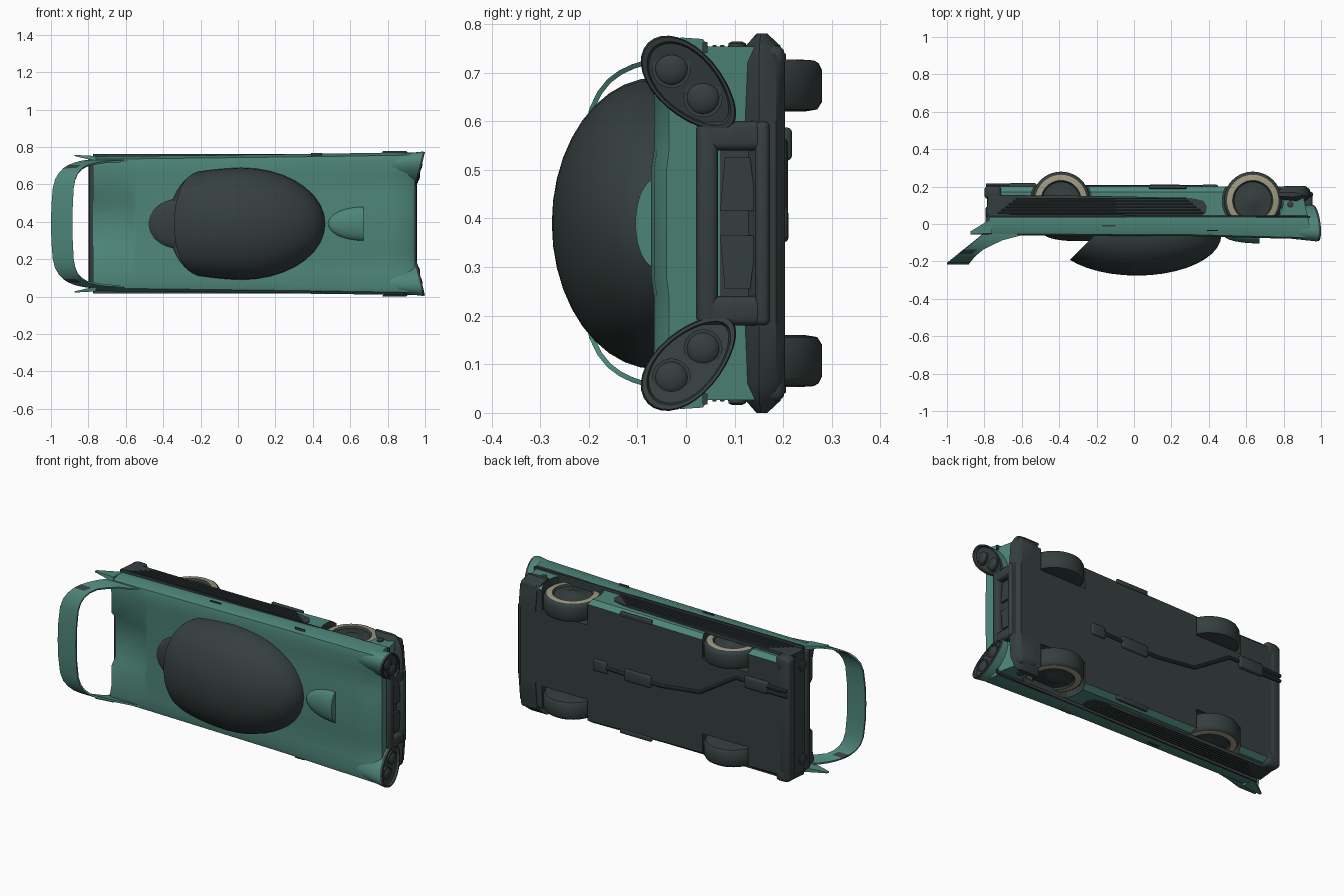
import bpy, bmesh, math
from mathutils import Matrix, Vector

if "Cube" in bpy.data.objects:
    bpy.data.objects.remove(bpy.data.objects["Cube"])

# Built as a car (x forward, y across, z height), then laid on its side at the end
def mat(name, c):
    m = bpy.data.materials.new(name)
    m.diffuse_color = (*c, 1)
    m.use_nodes = True
    m.node_tree.nodes["Principled BSDF"].inputs["Base Color"].default_value = m.diffuse_color
    return m

TEAL = mat("teal paint", (0.075, 0.235, 0.19))
DARK = mat("dark trim", (0.036, 0.049, 0.048))
BEIGE = mat("beige whitewall", (0.34, 0.315, 0.22))

def finish(name, bm, mats):
    bmesh.ops.recalc_face_normals(bm, faces=bm.faces)
    me = bpy.data.meshes.new(name)
    bm.to_mesh(me)
    bm.free()
    for m in mats:
        me.materials.append(m)
    ob = bpy.data.objects.new(name, me)
    bpy.context.collection.objects.link(ob)
    return ob

def box(name, x, y, z, m=DARK, bevel=0.0):
    bm = bmesh.new()
    c = [(a + b) / 2 for a, b in (x, y, z)]
    s = [b - a for a, b in (x, y, z)]
    bmesh.ops.create_cube(bm, size=1, matrix=Matrix.Translation(c) @ Matrix.Diagonal((*s, 1)))
    if bevel:
        bmesh.ops.bevel(bm, geom=bm.edges[:], offset=bevel, segments=3, profile=0.5, affect='EDGES')
    return finish(name, bm, [m])

def ball(name, c, r, m, cuts=(), widen=0):
    bm = bmesh.new()
    bmesh.ops.create_uvsphere(bm, u_segments=36, v_segments=20, radius=1,
                              matrix=Matrix.Translation(c) @ Matrix.Diagonal((*r, 1)))
    for v in bm.verts:  # blunter outline towards the rear
        v.co.y *= 1 + widen * max(0, (-.05 - v.co.x) / .28) ** 2
    for co, no in cuts:  # remove everything on the side the normal points to, then cap
        g = bm.verts[:] + bm.edges[:] + bm.faces[:]
        bmesh.ops.bisect_plane(bm, geom=g, plane_co=co, plane_no=no, clear_outer=True)
        bmesh.ops.holes_fill(bm, edges=[e for e in bm.edges if e.is_boundary])
    return finish(name, bm, [m])

def loft(bm, rings, caps=True):
    vs = [[bm.verts.new(p) for p in r] for r in rings]
    for a, b in zip(vs, vs[1:]):
        for i in range(len(a)):
            j = (i + 1) % len(a)
            bm.faces.new((a[i], a[j], b[j], b[i]))
    if caps:
        bm.faces.new(vs[0])
        bm.faces.new(vs[-1])

def turned(name, c, prof, mats, axis='Y', side=1, slot=lambda i: 0, n=40):
    # lathe of (radius, offset) along the axis
    bm = bmesh.new()
    rings = []
    for r, d in prof:
        ring = []
        for k in range(n):
            a = 2 * math.pi * k / n
            p = (r * math.cos(a), d * side, r * math.sin(a))
            if axis == 'X':
                p = (d * side, r * math.cos(a), r * math.sin(a))
            ring.append(Vector(c) + Vector(p))
        rings.append(ring)
    loft(bm, rings)
    bm.faces.ensure_lookup_table()
    for i, f in enumerate(bm.faces):
        f.material_index = slot(i // n)
    return finish(name, bm, mats)

def tube(name, pts, r, m=DARK):
    cu = bpy.data.curves.new(name, 'CURVE')
    cu.dimensions = '3D'
    cu.bevel_depth, cu.bevel_resolution, cu.use_fill_caps = r, 3, True
    sp = cu.splines.new('POLY')
    sp.points.add(len(pts) - 1)
    for q, p in zip(sp.points, pts):
        q.co = (*p, 1)
    cu.materials.append(m)
    tmp = bpy.data.objects.new(name, cu)
    bpy.context.collection.objects.link(tmp)
    me = bpy.data.meshes.new_from_object(tmp.evaluated_get(bpy.context.evaluated_depsgraph_get()))
    bpy.data.objects.remove(tmp)
    ob = bpy.data.objects.new(name, me)
    bpy.context.collection.objects.link(ob)

# Body shell: x, half width, centre height, deck height, fender height
bm = bmesh.new()
rings = []
for x, W, hc, hd, hf in [(-.775, .36, .005, .045, .06), (-.56, .362, .04, .055, .062),
                         (-.54, .362, .06, .06, .062), (.3, .372, .062, .06, .065),
                         (.8, .38, .072, .066, .078), (.91, .382, .066, .06, .08),
                         (.955, .382, .04, .035, .074)]:
    half = [(.11, hc), (.15, hd), (.26, hd), (W - .05, hf), (W - .015, hf - .008), (W, .01),
            (W - .003, -.035), (W - .018, -.045), (W - .018, -.17), (W - .04, -.2)]
    lean = .22 if x > .9 else 0
    full = half + [(-w, h) for w, h in reversed(half)]
    rings.append([(x - lean * (.08 - h), w, h) for w, h in full])
loft(bm, rings)
bm.normal_update()
body = finish("body", bm, [TEAL, DARK])
for p in body.data.polygons:
    if p.normal.z < -.8 or p.normal.x < -.8:
        p.material_index = 1

# Wheel wells cut from the lower body only, then wheels with whitewalls
WH = -.125
for x, top in ((.635, -.046), (-.39, -.1)):
    for s in (1, -1):
        cut = turned("wheel_well_cutter", (x, 0, WH), [(.163, .215), (.163, .5)], [TEAL, DARK],
                     side=s, slot=lambda i: 1)
        cut.hide_render = True
        for v in cut.data.vertices:
            v.co.z = min(v.co.z, top)
        mod = body.modifiers.new("well", 'BOOLEAN')
        mod.operation, mod.object, mod.solver = 'DIFFERENCE', cut, 'EXACT'
        bpy.context.view_layer.objects.active = body
        bpy.ops.object.modifier_apply(modifier="well")
        bpy.data.objects.remove(cut)
        turned("wheel", (x, 0, WH),
               [(.12, .23), (.145, .234), (.155, .25), (.155, .315), (.148, .329), (.138, .335),
                (.108, .337), (.1, .326), (.05, .328), (.03, .338), (.01, .34)],
               [DARK, BEIGE], side=s, slot=lambda i: 1 if i == 5 else 0)

# Bubble canopy, cockpit deck behind it, hood scoop
DOWN, UP = (0, 0, -1), (0, 0, 1)
ball("canopy", (.015, 0, .06), (.452, .3, .216), DARK,
     [((0, 0, .058), DOWN), ((-.33, 0, .18), (-.11, 0, -.11))], widen=.22)
ball("cockpit_deck", (-.19, 0, .05), (.18, .275, .1), DARK, [((0, 0, .04), DOWN), ((0, 0, .068), UP)])
ball("cockpit_lobe", (-.3, 0, .05), (.185, .14, .042), DARK, [((0, 0, .04), DOWN)])
ball("hood_scoop", (.67, 0, .06), (.19, .092, .044), TEAL,
     [((0, 0, .05), DOWN), ((.67, 0, 0), (1, 0, 0))])

# Arched rear wing: a leaning band that rises from the fenders
def rear_x(h):
    return -.78 - (h - .03) / .182 * .22
def front_x(h):
    t = [(.04, -.54), (.06, -.6), (.085, -.7), (.13, -.8), (.17, -.85), (.212, -.885)]
    for (a, xa), (b, xb) in zip(t, t[1:]):
        if h <= b:
            return xa + (xb - xa) * (h - a) / (b - a)
    return t[-1][1]
path = [(.336, .04), (.335, .06), (.33, .085), (.322, .11), (.31, .135), (.293, .158), (.268, .178),
        (.235, .194), (.19, .204), (.1, .21), (0, .212)]
path += [(-w, h) for w, h in reversed(path[:-1])]
bm = bmesh.new()
rows = [[bm.verts.new((xf + (rear_x(h) - xf) * t, w, h)) for t in (0, .33, .67, 1)]
        for w, h in path for xf in [front_x(h)]]
for a, b in zip(rows, rows[1:]):
    for i in range(3):
        f = bm.faces.new((a[i], a[i + 1], b[i + 1], b[i]))
        f.material_index = int(i > 0 and .135 < f.calc_center_median().z < .165)
wing = finish("rear_wing", bm, [TEAL, DARK])
sol = wing.modifiers.new("thickness", 'SOLIDIFY')
sol.thickness, sol.offset = .01, 0
bpy.context.view_layer.objects.active = wing
bpy.ops.object.modifier_apply(modifier="thickness")

# Paired side parts
for s in (1, -1):
    def yr(a, b):
        return tuple(sorted((a * s, b * s)))
    # pointed tail fin
    bm = bmesh.new()
    loft(bm, [[(-.76, s * w, h) for w, h in ((.335, .055), (.362, .05), (.362, -.03), (.335, -.03))],
              [(-.875, s * w, h) for w, h in ((.362, .055), (.368, .055), (.368, .04), (.362, .04))]])
    finish("tail_fin", bm, [TEAL])
    # headlight pod: slanted oval, teal sides and dark face
    bm = bmesh.new()
    rings = []
    for dx, sc in ((-.2, .8), (-.012, 1), (0, .97), (0, .88), (-.012, .84)):
        ring = []
        for k in range(32):
            a = 2 * math.pi * k / 32
            u = .122 * sc * math.cos(a)
            v = .066 * sc * math.sin(a) * (1 + .15 * math.cos(a))
            w, h = .285 + (u - v) * .707, -.008 + (u + v) * .707
            ring.append((.955 + (w - .2) * .245 + dx, s * w, h))
        rings.append(ring)
    loft(bm, rings)
    bm.faces.ensure_lookup_table()
    for i, f in enumerate(bm.faces):
        f.material_index = int(i >= 32)
    finish("headlight_pod", bm, [TEAL, DARK])
    for w, h, x in ((.318, .03, .968), (.258, -.035, .955)):
        turned("headlight_ring", (x, s * w, h), [(.04, -.02), (.04, .008), (.033, .008), (.033, 0)], [DARK], 'X', n=24)
        ball("headlight", (x, s * w, h), (.018, .035, .035), DARK)
    # louvred side panel covering the top of the rear wheel
    bm = bmesh.new()
    out = [(-.79, -.05), (.36, -.045), (.385, -.06), (.39, -.095), (.37, -.125), (.3, -.14),
           (-.2, -.15), (-.7, -.155), (-.78, -.15)]
    loft(bm, [[(x, s * w, h) for x, h in out] for w in (.341, .36)])
    finish("side_panel", bm, [DARK])
    for i in range(6):
        h = -.054 - i * .016
        box("side_slat", (-.73 + .02 * i, .375 - .02 * i), yr(.35, .367), (h - .009, h), DARK, .003)
    for i in range(5):
        h = -.064 - i * .016
        box("slat_gap", (-.1, .35 - .02 * i), yr(.35, .362), (h - .004, h), TEAL)
    # trim line, handles, marker lamps, rocker lip
    box("side_trim", (-.775, .94), yr(.35, .373), (-.044, -.034))
    box("door_handle", (-.17, -.1), yr(.36, .372), (.006, .013))
    box("front_handle", (.39, .45), yr(.365, .377), (.032, .038))
    turned("marker_lamp", (.835, 0, -.105), [(.018, .34), (.018, .37), (.01, .374)], [DARK], side=s, n=20)
    box("rocker_lip", (.08, .28), yr(.325, .35), (-.206, -.188), DARK, .005)
    # bumper ends wrapping round the corners
    box("front_bumper_end", (.81, .92), yr(.3, .366), (-.203, -.135), DARK, .018)
    box("rear_bumper_end", (-.79, -.71), yr(.28, .36), (-.203, -.13), DARK, .02)
    turned("tail_lamp", (-.775, s * .27, -.06), [(.03, 0), (.03, .015), (.02, .02)], [DARK], 'X', -1, n=24)

# Front bumper: pointed profile lofted across the width
bm = bmesh.new()
loft(bm, [[(x - back, w, -.155 + (h + .155) * k) for x, h in
           ((.82, -.125), (.9, -.115), (.925, -.13), (.95, -.15), (.94, -.185), (.915, -.204), (.82, -.204))]
          for w, back, k in ((-.39, .05, .25), (-.365, .03, .8), (-.33, .01, 1), (-.2, 0, 1),
                             (.2, 0, 1), (.33, .01, 1), (.365, .03, .8), (.39, .05, .25))])
finish("front_bumper", bm, [DARK])

# Grille: frame bars, recessed back and two tapered vents
box("grille_back", (.86, .922), (-.2, .2), (-.17, -.03))
box("grille_top", (.86, .955), (-.21, .21), (-.066, -.022), DARK, .015)
box("grille_bottom", (.86, .957), (-.21, .21), (-.172, -.142), DARK, .012)
for s in (1, -1):
    box("grille_side", (.86, .954), tuple(sorted((s * .15, s * .21))), (-.17, -.03), DARK, .015)
    bm = bmesh.new()
    loft(bm, [[(x, s * w, h) for w, h in ((.025, -.07), (.025, -.145), (.135, -.132), (.135, -.08))]
              for x in (.9, .936)])
    finish("grille_vent", bm, [DARK])

# Rear panel and bumper
box("rear_panel", (-.785, -.76), (-.34, .34), (-.19, -.03))
box("rear_bar", (-.795, -.755), (-.345, .345), (-.04, .005), DARK, .015)
box("rear_bumper", (-.8, -.73), (-.355, .355), (-.203, -.135), DARK, .02)

# Exhaust under the floor
tube("exhaust_pipe", [(.4, 0, -.2), (.02, -.01, -.2), (-.23, .02, -.2), (-.46, .165, -.2),
                      (-.74, .16, -.2)], .01)
for x0, x1, w, low in ((.36, .45, 0, .21), (.08, .25, -.005, .211), (-.67, -.52, .163, .218)):
    box("muffler", (x0, x1), (w - .034, w + .034), (-low, -.18), DARK, .01)
for d in (-.015, .015):
    tube("exhaust_tip", [(-.65, .16 + d, -.207), (-.79, .16 + d, -.207)], .01)

# Lay the car on its side, smooth the curved parts
M = Matrix.Translation((0, 0, .39)) @ Matrix.Rotation(math.pi / 2, 4, 'X')
for ob in bpy.context.scene.objects:
    ob.data.transform(M)
    ob.select_set(True)
    bpy.context.view_layer.objects.active = ob
bpy.ops.object.shade_smooth_by_angle(angle=math.radians(35))
